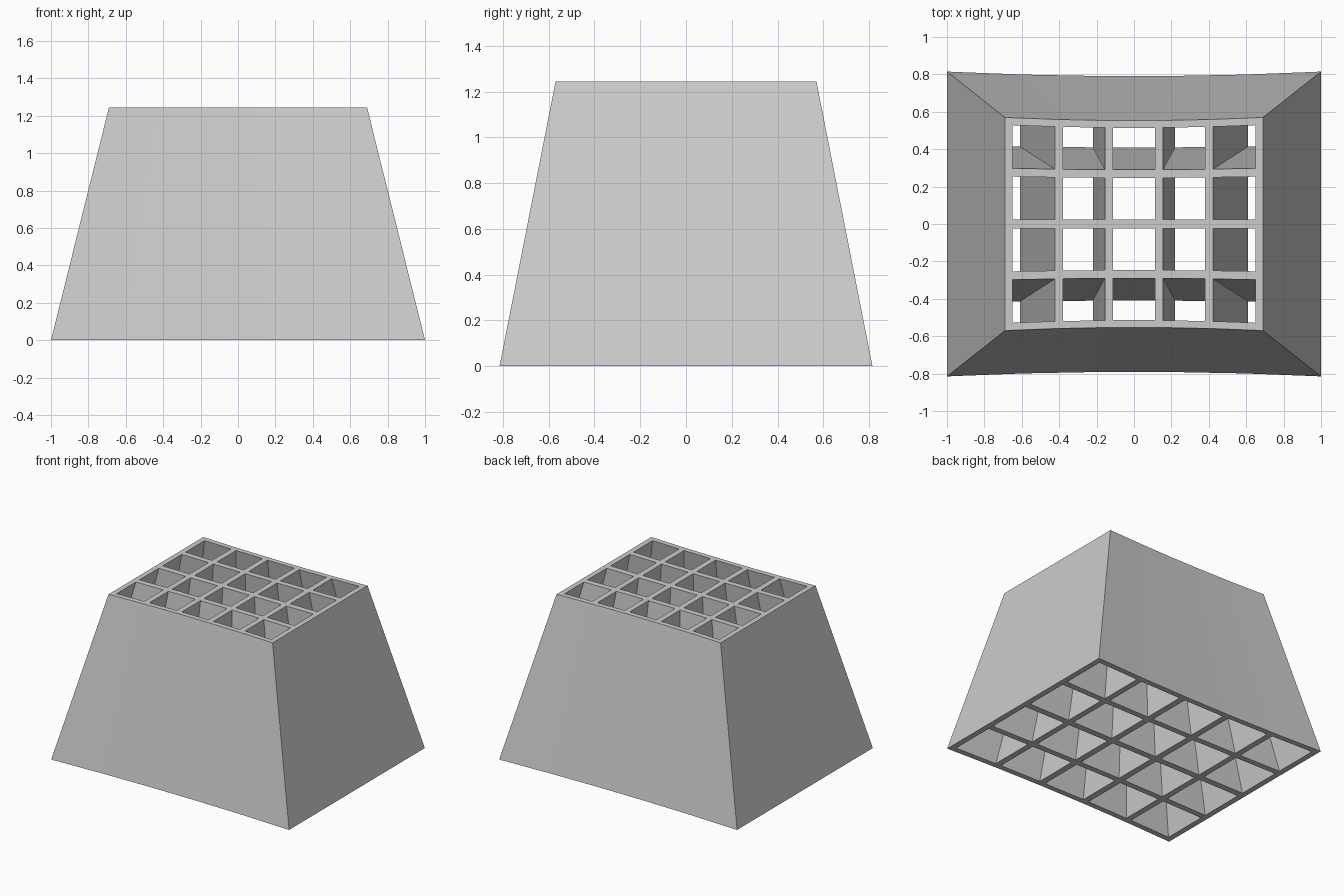
import bpy
import bmesh

cube = bpy.data.objects.get("Cube")
if cube:
    bpy.data.objects.remove(cube, do_unlink=True)

HEIGHT = 1.245
BOW = 0.03  # how far the front and back walls curve inward


def mirrored(half):
    return [-v for v in half] + half[::-1]


# Wall edges from the outside inward: alternately wall and opening
X_LINES = [mirrored([1, 0.957, 0.61, 0.565, 0.22, 0.172]),
           mirrored([0.69, 0.65, 0.423, 0.38, 0.155, 0.112])]
Y_LINES = [mirrored([0.815, 0.772, 0.422, 0.376, 0.025]),
           mirrored([0.57, 0.53, 0.299, 0.254, 0.024])]
NX, NY = len(X_LINES[0]) - 1, len(Y_LINES[0]) - 1


def solid(i, j):
    inside = 0 <= i < NX and 0 <= j < NY
    return inside and (i % 2 == 0 or j % 2 == 0)


bm = bmesh.new()
verts = {}
for level in (0, 1):
    xs, ys = X_LINES[level], Y_LINES[level]
    for i, x in enumerate(xs):
        pinch = 1 - BOW * (1 - (x / xs[-1]) ** 2)
        for j, y in enumerate(ys):
            verts[i, j, level] = bm.verts.new((x, y * pinch, HEIGHT * level))

# Each solid grid cell gets top and bottom faces, plus a side beside any opening
for i in range(NX):
    for j in range(NY):
        if not solid(i, j):
            continue
        ring = [(i, j), (i + 1, j), (i + 1, j + 1), (i, j + 1)]
        bm.faces.new([verts[a, b, 1] for a, b in ring])
        bm.faces.new([verts[a, b, 0] for a, b in reversed(ring)])
        neighbours = [(i, j - 1), (i + 1, j), (i, j + 1), (i - 1, j)]
        for k, cell in enumerate(neighbours):
            if not solid(*cell):
                p, q = ring[k], ring[(k + 1) % 4]
                bm.faces.new([verts[(*p, 0)], verts[(*q, 0)],
                              verts[(*q, 1)], verts[(*p, 1)]])

bmesh.ops.delete(bm, geom=[v for v in bm.verts if not v.link_faces], context="VERTS")
bmesh.ops.recalc_face_normals(bm, faces=bm.faces)
mesh = bpy.data.meshes.new("tapered_grid_block")
bm.to_mesh(mesh)
bm.free()

# Plain grey finish
grey = bpy.data.materials.new("light_grey")
grey.use_nodes = True
colour = (0.6, 0.6, 0.6, 1)
grey.diffuse_color = colour
grey.node_tree.nodes["Principled BSDF"].inputs["Base Color"].default_value = colour
mesh.materials.append(grey)

block = bpy.data.objects.new("tapered_grid_block", mesh)
bpy.context.collection.objects.link(block)
